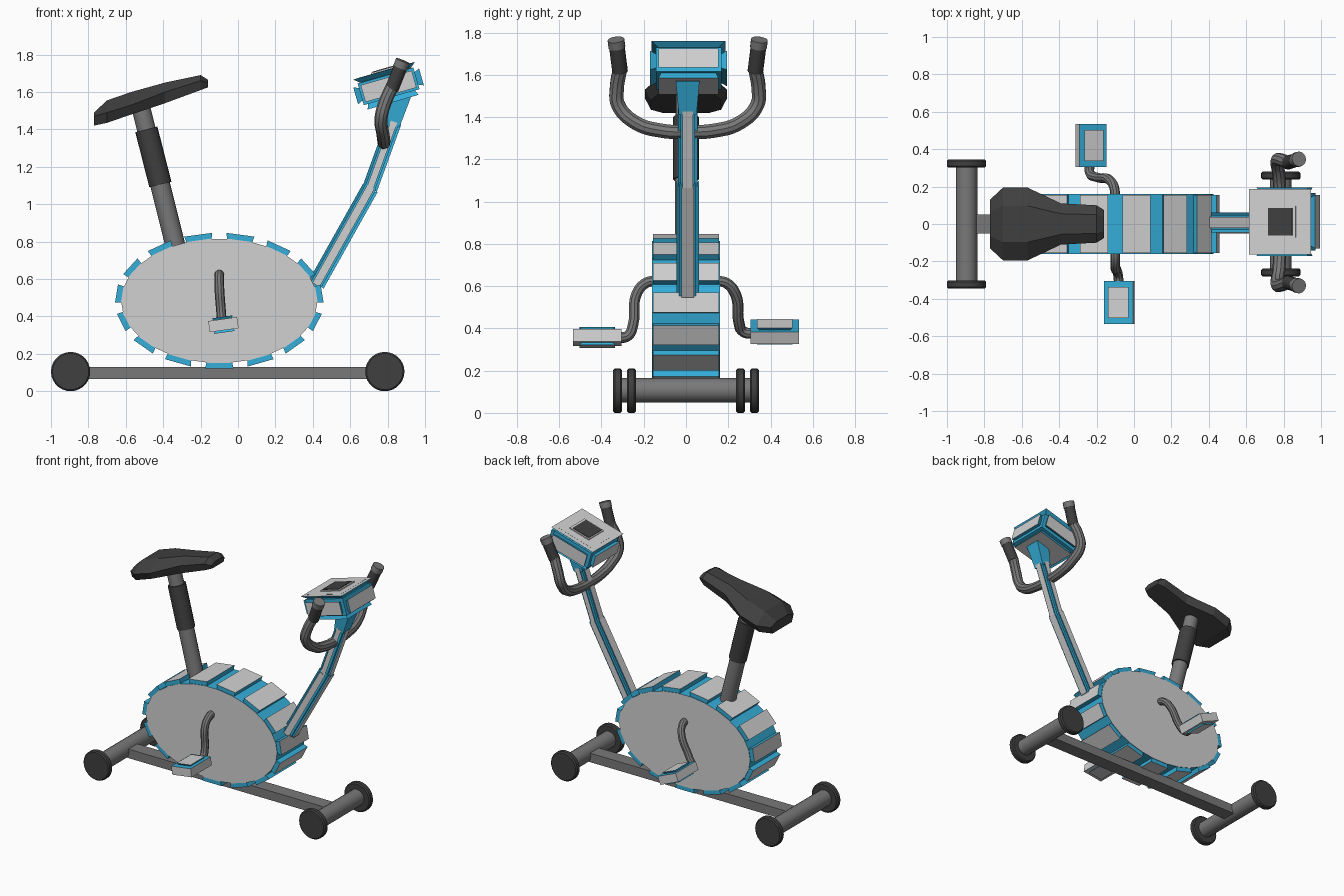
import bpy, bmesh, math
from mathutils import Vector, Matrix

cube = bpy.data.objects.get("Cube")
if cube:
    bpy.data.objects.remove(cube)


def material(name, r, g, b):
    m = bpy.data.materials.new(name)
    m.use_nodes = True
    m.diffuse_color = (r, g, b, 1)
    m.node_tree.nodes["Principled BSDF"].inputs["Base Color"].default_value = (r, g, b, 1)
    return m


SHELL = material("light grey shell", .64, .64, .64)
TRIM = material("blue trim", .035, .42, .69)
STEEL = material("grey steel", .19, .19, .19)
RUBBER = material("dark rubber", .05, .05, .05)
WHITE, BLUE = 0, 1


def finish(name, bm, mats, smooth=False):
    bmesh.ops.recalc_face_normals(bm, faces=bm.faces)
    mesh = bpy.data.meshes.new(name)
    bm.to_mesh(mesh)
    bm.free()
    for m in mats:
        mesh.materials.append(m)
    ob = bpy.data.objects.new(name, mesh)
    bpy.context.collection.objects.link(ob)
    if smooth:
        smooth_shade(ob)
    return ob


def smooth_shade(ob):
    bpy.ops.object.select_all(action='DESELECT')
    ob.select_set(True)
    bpy.context.view_layer.objects.active = ob
    bpy.ops.object.shade_smooth_by_angle(angle=math.radians(35))


def frame(origin, u, v, w):
    """Matrix whose columns are three axes and an origin."""
    m = Matrix((u, v, w)).transposed().to_4x4()
    m.translation = origin
    return m


def tilted(x, y, z, degrees):
    return Matrix.Translation((x, y, z)) @ Matrix.Rotation(math.radians(degrees), 4, 'Y')


def slab(bm, m, hu, hv, height, du=0, dv=0, top=WHITE, side=BLUE):
    """Flared plate rising along the local z of m."""
    corners = [(-1, -1), (1, -1), (1, 1), (-1, 1)]
    low = [bm.verts.new(m @ Vector((a * hu, b * hv, 0))) for a, b in corners]
    high = [bm.verts.new(m @ Vector((a * (hu + du), b * (hv + dv), height))) for a, b in corners]
    bm.faces.new(low[::-1]).material_index = side
    bm.faces.new(high).material_index = top
    for i in range(4):
        j = (i + 1) % 4
        bm.faces.new((low[i], low[j], high[j], high[i])).material_index = side


def block(bm, m, half, thick, inset, flare):
    """Blue core with a flared light plate on each face."""
    core = m @ Matrix.Translation((0, 0, -half[2]))
    slab(bm, core, half[0], half[1], 2 * half[2], top=BLUE)
    axes = [Vector((1, 0, 0)), Vector((0, 1, 0)), Vector((0, 0, 1))]
    for i in range(3):
        j, k = (i + 1) % 3, (i + 2) % 3
        for s in (1, -1):
            f = frame(axes[i] * s * half[i], axes[j], axes[k] * s, axes[i] * s)
            slab(bm, m @ f, half[j] - inset, half[k] - inset, thick, flare, flare)


def rod(name, a, b, radius, mat, sides=16, bevel=0):
    a, b = Vector(a), Vector(b)
    d = b - a
    m = Matrix.Translation((a + b) / 2) @ d.to_track_quat('Z', 'Y').to_matrix().to_4x4()
    bm = bmesh.new()
    bmesh.ops.create_cone(bm, cap_ends=True, segments=sides, radius1=radius,
                          radius2=radius, depth=d.length, matrix=m)
    if bevel:
        rims = [e for e in bm.edges if any(len(f.verts) > 4 for f in e.link_faces)]
        bmesh.ops.bevel(bm, geom=rims, offset=bevel, segments=1, affect='EDGES')
    return finish(name, bm, [mat], True)


def pipe(name, points, radius, mat):
    """Round tube swept through the points."""
    curve = bpy.data.curves.new(name, 'CURVE')
    curve.dimensions = '3D'
    curve.bevel_depth = radius
    curve.bevel_resolution = 3
    curve.resolution_u = 6
    curve.use_fill_caps = True
    spline = curve.splines.new('BEZIER')
    spline.bezier_points.add(len(points) - 1)
    for bp, p in zip(spline.bezier_points, points):
        bp.co = p
        bp.handle_left_type = bp.handle_right_type = 'AUTO'
    ob = bpy.data.objects.new(name, curve)
    bpy.context.collection.objects.link(ob)
    bpy.ops.object.select_all(action='DESELECT')
    ob.select_set(True)
    bpy.context.view_layer.objects.active = ob
    bpy.ops.object.convert(target='MESH')
    smooth_shade(bpy.context.object)
    bpy.context.object.data.materials.clear()
    bpy.context.object.data.materials.append(mat)


# Base: long beam, two cross tubes and their wheels
bm = bmesh.new()
slab(bm, Matrix.Translation((-.05, 0, .065)), .84, .05, .065, top=0, side=0)
finish("base_beam", bm, [STEEL])
for end, x, reach in (("rear", -.895, .345), ("front", .785, .28)):
    rod(end + "_cross_tube", (x, -reach + .02, .107), (x, reach - .02, .107), .058, STEEL)
    for side, s in (("left", 1), ("right", -1)):
        rod(f"{end}_{side}_wheel", (x, s * (reach - .043), .105), (x, s * reach, .105),
            .105, RUBBER, 28, .008)

# Oval housing with light cheeks and plates around its rim
CX, CZ, RX, RZ, HALF = -.1, .483, .525, .333, .16
bm = bmesh.new()
rims = []
for y in (-HALF, HALF):
    rims.append([bm.verts.new((CX + RX * math.cos(t), y, CZ + RZ * math.sin(t)))
                 for t in (math.tau * i / 30 for i in range(30))])
for rim in rims:
    bm.faces.new(rim).material_index = WHITE
for i in range(30):
    j = (i + 1) % 30
    bm.faces.new((rims[0][i], rims[0][j], rims[1][j], rims[1][i])).material_index = BLUE
for k in range(15):
    t = -math.pi / 2 + math.tau * k / 15
    mid = Vector((CX + RX * math.cos(t), 0, CZ + RZ * math.sin(t)))
    tangent = Vector((-RX * math.sin(t), 0, RZ * math.cos(t)))
    length = tangent.length * math.sin(math.pi / 15)
    tangent.normalize()
    out = Vector((tangent.z, 0, -tangent.x))
    slab(bm, frame(mid - out * .008, tangent, Vector((0, 1, 0)), out),
         length * .62, HALF - .004, .036, length * .08, 0)
finish("flywheel_housing", bm, [SHELL, TRIM])

# Seat post with adjusting sleeve
rod("seat_post_lower", (-.325, 0, .74), (-.43, 0, 1.16), .053, STEEL)
rod("seat_post_sleeve", (-.415, 0, 1.105), (-.49, 0, 1.40), .061, RUBBER)
rod("seat_post_upper", (-.485, 0, 1.38), (-.525, 0, 1.54), .05, STEEL)

# Saddle: six-sided sections lofted from tail to nose (x, half width, top, rim, bottom)
sections = [(-.77, .13, 1.49, 1.47, 1.42), (-.70, .195, 1.555, 1.49, 1.435),
            (-.57, .195, 1.60, 1.53, 1.48), (-.39, .11, 1.65, 1.60, 1.54),
            (-.20, .10, 1.69, 1.66, 1.61), (-.16, .075, 1.665, 1.65, 1.625)]
bm = bmesh.new()
rings = []
for x, w, top, rim, low in sections:
    ring = [(.5, top), (1, rim), (.85, low), (-.85, low), (-1, rim), (-.5, top)]
    rings.append([bm.verts.new((x, a * w, z)) for a, z in ring])
for a, b in zip(rings, rings[1:]):
    for i in range(6):
        j = (i + 1) % 6
        bm.faces.new((a[i], a[j], b[j], b[i]))
bm.faces.new(rings[0])
bm.faces.new(rings[-1])
finish("saddle", bm, [RUBBER])

# Handlebar stem in two leaning sections, and the neck above it
MID = .008
Y = Vector((0, 1, 0))
bm = bmesh.new()
for a, b, deep, wide in (((.412, .56), (.712, 1.095), .032, .04),
                         ((.700, 1.07), (.838, 1.45), .028, .034)):
    a, b = Vector((a[0], MID, a[1])), Vector((b[0], MID, b[1]))
    w = (b - a).normalized()
    block(bm, frame((a + b) / 2, Y.cross(w), Y, w),
          (deep, wide, (b - a).length / 2), .013, .016, .006)
w = Vector((.27, 0, .96))
slab(bm, frame(Vector((.828, MID, 1.42)), Y.cross(w), Y, w),
     .036, .042, .17, .016, .014, top=BLUE)
finish("handlebar_stem", bm, [SHELL, TRIM])

# Console with a wide top plate and framed screen
bm = bmesh.new()
console = tilted(.805, .012, 1.63, -16)
block(bm, console, (.155, .155, .06), .028, .025, .012)
slab(bm, console @ Matrix.Translation((0, 0, .06)), .14, .14, .027, .032, .036)
slab(bm, console @ Matrix.Translation((.008, 0, .087)), .08, .085, .008, side=WHITE)
finish("console", bm, [SHELL, TRIM])
bm = bmesh.new()
slab(bm, console @ Matrix.Translation((.004, 0, .095)), .067, .074, .004, top=0, side=0)
finish("console_screen", bm, [RUBBER])

# Handlebar with grips and end caps
half = [(.78, 0, 1.33), (.78, .12, 1.335), (.775, .25, 1.375), (.765, .33, 1.46),
        (.785, .335, 1.54), (.825, .32, 1.63)]
bar = [(x, MID - y, z) for x, y, z in half[:0:-1]] + [(x, MID + y, z) for x, y, z in half]
pipe("handlebar", bar, .035, STEEL)
for side, s in (("left", 1), ("right", -1)):
    low, high = Vector((.822, MID + s * .32, 1.615)), Vector((.878, MID + s * .338, 1.755))
    rod(side + "_grip", low, high, .037, RUBBER)
    rod(side + "_grip_cap", low.lerp(high, .82), low.lerp(high, 1.08), .04, STEEL)

# Cranks and pedals
cranks = {
    "left": [(-.10, .13, .625), (-.105, .19, .615), (-.13, .235, .56),
             (-.20, .25, .43), (-.235, .27, .385), (-.235, .33, .375)],
    "right": [(-.10, -.13, .625), (-.10, -.19, .615), (-.10, -.235, .56),
              (-.09, -.25, .42), (-.085, -.275, .365), (-.08, -.33, .355)],
}
for side, path in cranks.items():
    pipe(side + "_crank", path, .026, STEEL)
for side, x, y, z, lean in (("left", -.23, .42, .385, 23), ("right", -.078, -.42, .356, -8)):
    bm = bmesh.new()
    pose = tilted(x, y, z, lean)
    slab(bm, pose @ Matrix.Translation((0, 0, -.03)), .078, .115, .06, top=BLUE, side=WHITE)
    for turn in (0, math.pi):
        face = pose @ Matrix.Rotation(turn, 4, 'X') @ Matrix.Translation((0, 0, .03))
        slab(bm, face, .05, .075, .012, .006, .008)
    finish(side + "_pedal", bm, [SHELL, TRIM])
